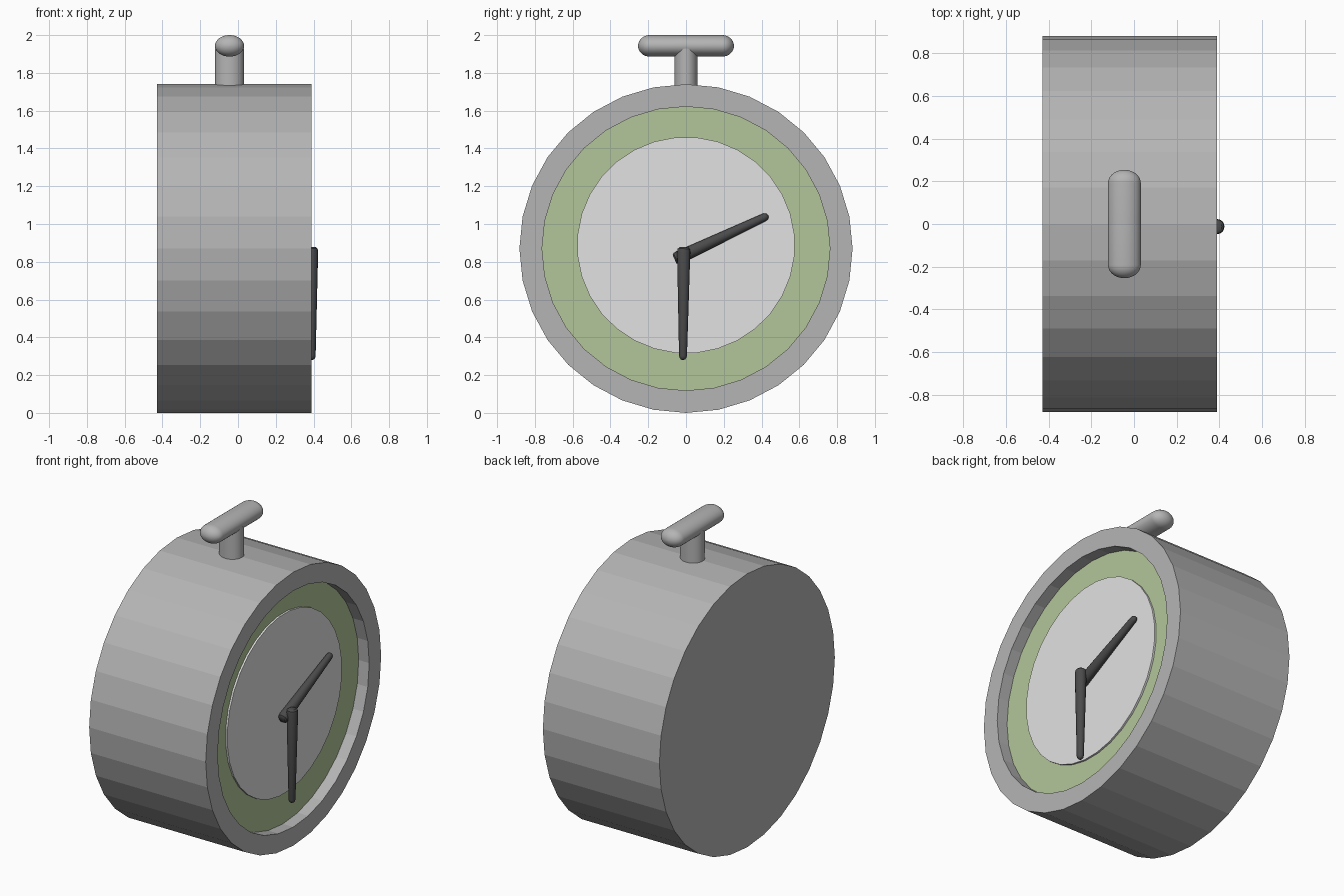
import bpy, bmesh, math
from mathutils import Vector as V

if "Cube" in bpy.data.objects:
    bpy.data.objects.remove(bpy.data.objects["Cube"])


def material(name, rgb):
    m = bpy.data.materials.new(name)
    m.diffuse_color = (*rgb, 1)
    m.use_nodes = True
    m.node_tree.nodes["Principled BSDF"].inputs["Base Color"].default_value = m.diffuse_color
    return m


GREY = material("case grey", (0.46, 0.46, 0.46))
GREEN = material("dial green", (0.45, 0.56, 0.32))
PALE = material("face pale grey", (0.76, 0.76, 0.76))
DARK = material("hand dark grey", (0.07, 0.07, 0.07))


def lathe(name, mat, profile, origin, axis, b, c, segs=32, phase=0.0, smooth=False):
    """Turn (position, radius) points around axis; b and c are the ring's half axes."""
    origin, axis, b, c = V(origin), V(axis), V(b), V(c)
    bm = bmesh.new()
    rings = []
    for pos, r in profile:
        ring = []
        for i in range(segs):
            a = 2 * math.pi * (i + phase) / segs
            ring.append(bm.verts.new(origin + axis * pos
                                     + (b * math.cos(a) + c * math.sin(a)) * r))
        rings.append(ring)
    for r0, r1 in zip(rings, rings[1:]):
        for i in range(segs):
            j = (i + 1) % segs
            bm.faces.new((r0[i], r0[j], r1[j], r1[i]))
    bm.faces.new(rings[0])
    bm.faces.new(rings[-1])
    bmesh.ops.recalc_face_normals(bm, faces=bm.faces)
    me = bpy.data.meshes.new(name)
    bm.to_mesh(me)
    bm.free()
    me.materials.append(mat)
    ob = bpy.data.objects.new(name, me)
    bpy.context.collection.objects.link(ob)
    if smooth:
        bpy.ops.object.select_all(action='DESELECT')
        ob.select_set(True)
        bpy.context.view_layer.objects.active = ob
        bpy.ops.object.shade_smooth_by_angle(angle=math.radians(40))
    return ob


X, Y, Z = V((1, 0, 0)), V((0, 1, 0)), V((0, 0, 1))

# Faceted drum case with a recessed front
lathe("case", GREY, [(-0.43, 1), (0.39, 1), (0.39, 0.864), (0.306, 0.864)],
      (0, 0, 0.87), X, Y * 0.882, Z * 0.87)

# Green dial filling the recess, with the raised pale face on it
lathe("dial", GREEN, [(0.306, 0.864), (0.316, 0.864)],
      (0, 0, 0.87), X, Y * 0.882, Z * 0.87)
lathe("face", PALE, [(0.316, 1), (0.328, 1)],
      (0, 0, 0.888), X, Y * 0.577, Z * 0.573, phase=0.5)

# Tapered hands with rounded tips
def hand(name, x, start, end):
    start, end = V((x, *start)), V((x, *end))
    d = end - start
    n = d.length
    side = X.cross(d.normalized())
    tip = 0.022
    prof = [(0, 0.022), (0.008, 0.032), (0.025, 0.035), (n - tip, 0.021)]
    prof += [(n - tip + tip * math.sin(a), 0.021 * math.cos(a))
             for a in (math.radians(t) for t in (30, 55, 75, 87))]
    lathe(name, DARK, prof, start, d.normalized(), side, X * 0.95, 16, smooth=True)


hand("hour_hand", 0.352, (-0.06, 0.812), (0.435, 1.045))
hand("minute_hand", 0.391, (-0.012, 0.877), (-0.016, 0.28))

# Winding knob: stem and rounded crossbar
lathe("knob_stem", GREY, [(1.70, 1), (1.93, 1)],
      (-0.045, 0, 0), Z, X * 0.076, Y * 0.062, smooth=True)
cap = [(math.sin(a), math.cos(a)) for a in (math.radians(t) for t in range(0, 90, 11))]
cap.append((1.0, 0.02))
bar = [(0.192 + 0.062 * s, c) for s, c in cap]
lathe("knob_crossbar", GREY, [(-p, r) for p, r in reversed(bar)] + bar,
      (-0.045, 0, 1.943), Y, X * 0.077, Z * 0.057, smooth=True)
